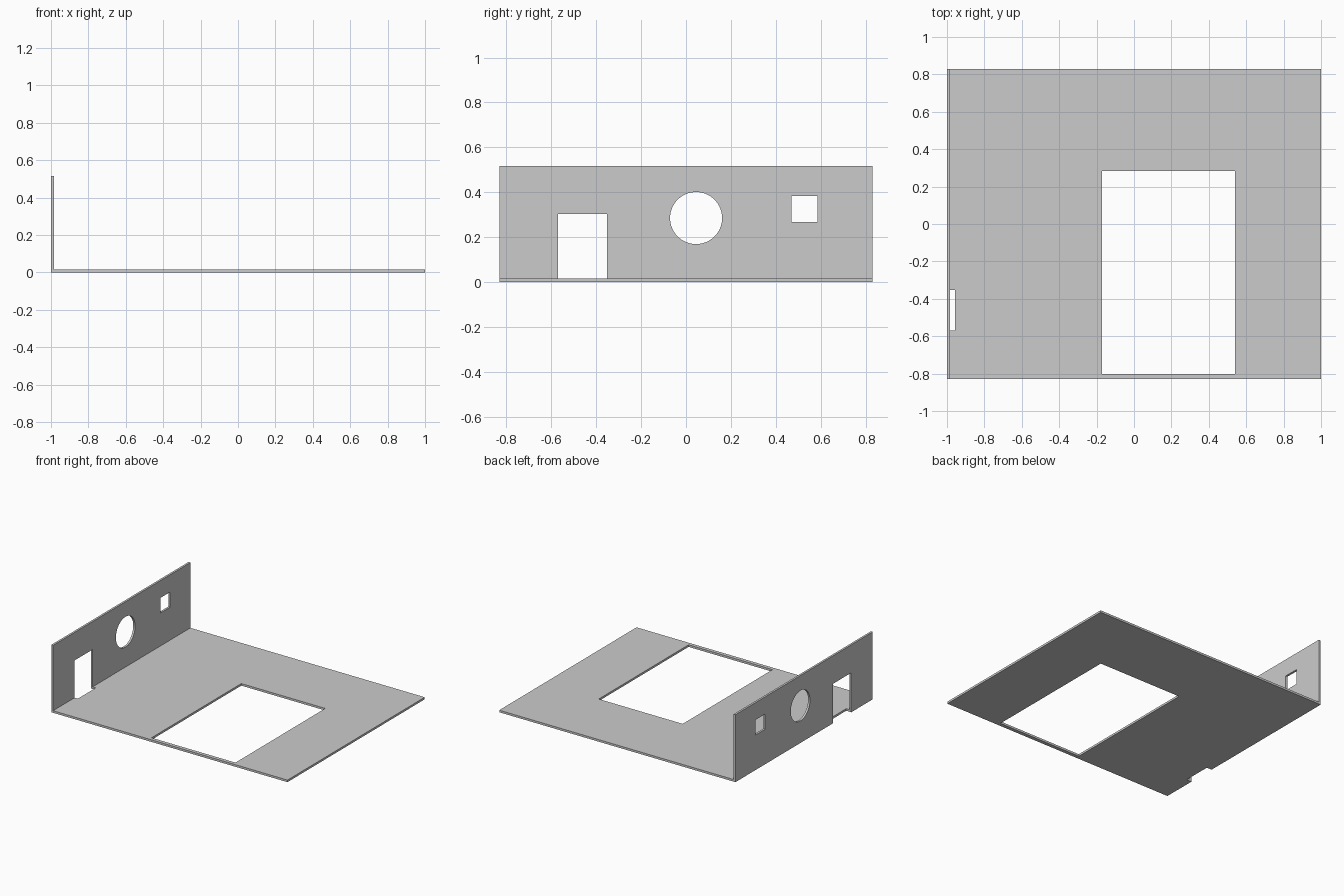
import bpy
import bmesh
from math import radians
from mathutils import Matrix, Vector

cube = bpy.data.objects.get("Cube")
if cube:
    bpy.data.objects.remove(cube, do_unlink=True)

HALF_X, HALF_Y = 1.0, 0.83
WALL_TOP, THICK = 0.516, 0.016

grey = bpy.data.materials.new("plain_grey")
grey.use_nodes = True
colour = (0.6, 0.6, 0.6, 1)
grey.diffuse_color = colour
grey.node_tree.nodes["Principled BSDF"].inputs["Base Color"].default_value = colour


def add_object(name, bm):
    bmesh.ops.recalc_face_normals(bm, faces=bm.faces)
    mesh = bpy.data.meshes.new(name)
    bm.to_mesh(mesh)
    bm.free()
    mesh.materials.append(grey)
    obj = bpy.data.objects.new(name, mesh)
    bpy.context.collection.objects.link(obj)
    return obj


def box(name, low, high):
    low, high = Vector(low), Vector(high)
    bm = bmesh.new()
    bmesh.ops.create_cube(bm, size=1, matrix=Matrix.Translation((low + high) / 2)
                          @ Matrix.Diagonal((*(high - low), 1)))
    return add_object(name, bm)


def round_cutter(name, y, z, radius):
    bm = bmesh.new()
    bmesh.ops.create_cone(bm, cap_ends=True, segments=64, radius1=radius,
                          radius2=radius, depth=0.2,
                          matrix=Matrix.Translation((-HALF_X, y, z))
                          @ Matrix.Rotation(radians(90), 4, 'Y'))
    return add_object(name, bm)


# Floor and side wall: one L-shaped profile swept front to back
profile = [(-HALF_X, 0), (HALF_X, 0), (HALF_X, THICK),
           (THICK - HALF_X, THICK), (THICK - HALF_X, WALL_TOP), (-HALF_X, WALL_TOP)]
bm = bmesh.new()
face = bm.faces.new([bm.verts.new((x, -HALF_Y, z)) for x, z in profile])
swept = bmesh.ops.extrude_face_region(bm, geom=[face])["geom"]
bmesh.ops.translate(bm, vec=(0, 2 * HALF_Y, 0),
                    verts=[v for v in swept if isinstance(v, bmesh.types.BMVert)])
panel = add_object("floor_and_side_wall", bm)

# Openings: floor hatch, doorway notched into the floor, window, round window
cutters = [
    box("hatch_cutter", (-0.171, -0.802, -0.1), (0.54, 0.284, 0.1)),
    box("doorway_cutter", (-1.1, -0.57, -0.1), (-0.957, -0.352, 0.302)),
    box("window_cutter", (-1.1, 0.47, 0.268), (-0.9, 0.586, 0.384)),
    round_cutter("round_window_cutter", 0.045, 0.285, 0.116),
]
for cutter in cutters:
    cutter.hide_render = True
    mod = panel.modifiers.new(cutter.name, 'BOOLEAN')
    mod.operation = 'DIFFERENCE'
    mod.solver = 'EXACT'
    mod.object = cutter

# Apply the cuts and drop the cutters
bpy.context.view_layer.objects.active = panel
panel.select_set(True)
for mod in list(panel.modifiers):
    bpy.ops.object.modifier_apply(modifier=mod.name)
for cutter in cutters:
    bpy.data.objects.remove(cutter, do_unlink=True)
